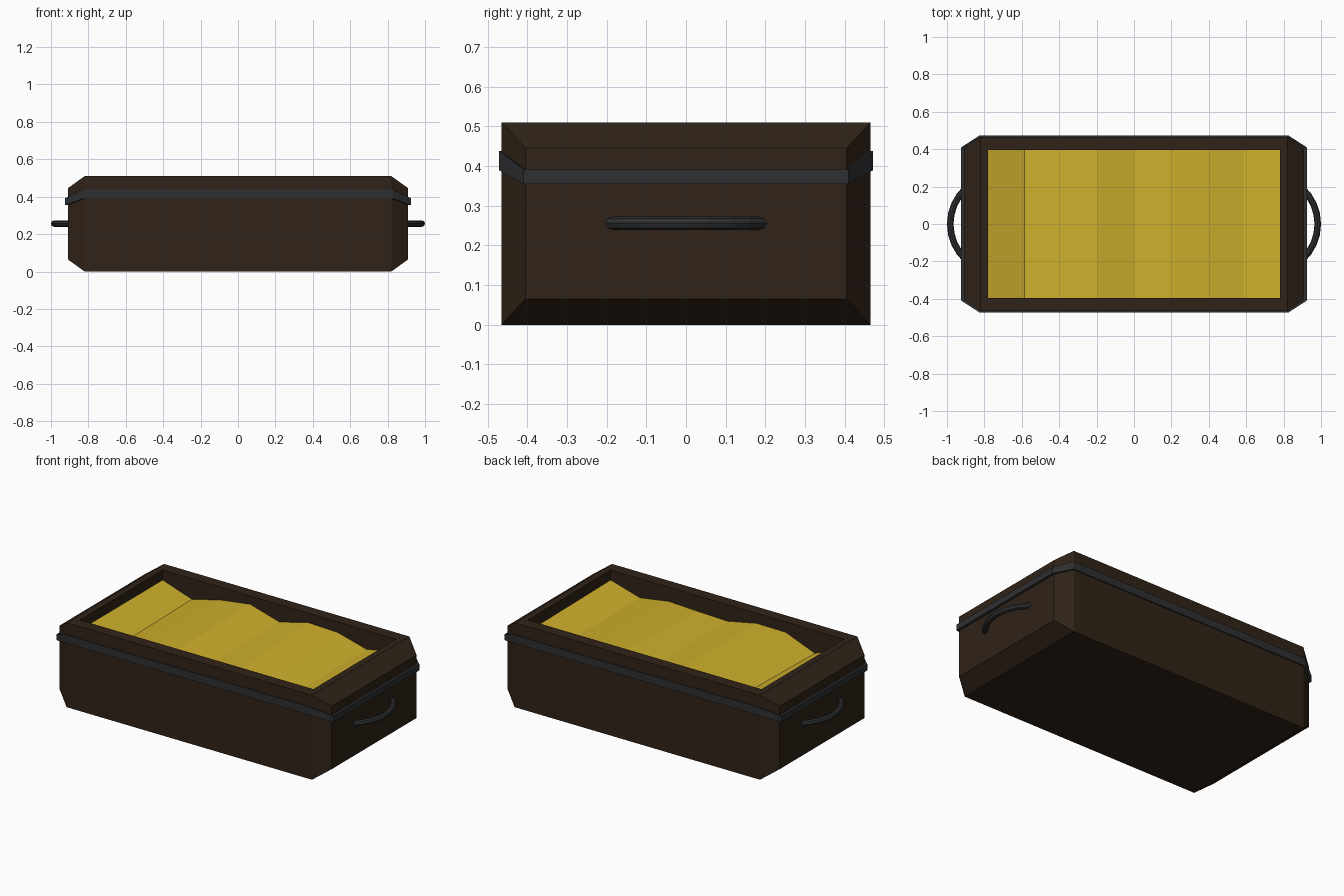
import bpy, bmesh, math
from mathutils import Vector

if "Cube" in bpy.data.objects:
    bpy.data.objects.remove(bpy.data.objects["Cube"])


def material(name, rgb):
    m = bpy.data.materials.new(name)
    m.diffuse_color = (*rgb, 1)
    m.use_nodes = True
    m.node_tree.nodes["Principled BSDF"].inputs["Base Color"].default_value = m.diffuse_color
    return m


WOOD = material("dark_wood", (0.030, 0.017, 0.009))
IRON = material("dark_iron", (0.028, 0.029, 0.031))
GOLD = material("gold", (0.62, 0.43, 0.025))


def finish(name, bm, mat, recalc=True):
    if recalc:
        bmesh.ops.recalc_face_normals(bm, faces=bm.faces)
    mesh = bpy.data.meshes.new(name)
    bm.to_mesh(mesh)
    bm.free()
    mesh.materials.append(mat)
    ob = bpy.data.objects.new(name, mesh)
    bpy.context.collection.objects.link(ob)
    return ob


def ring(bm, points):
    return [bm.verts.new(p) for p in points]


def bridge(bm, a, b, skip=()):
    n = len(a)
    for i in range(n):
        if i not in skip:
            bm.faces.new((a[i], a[(i + 1) % n], b[(i + 1) % n], b[i]))


# Box body: rectangular sections along x, tapered at both ends
bm = bmesh.new()
sections = [(-0.91, 0.405, 0.065, 0.445), (-0.82, 0.465, 0, 0.51),
            (0.82, 0.465, 0, 0.51), (0.91, 0.405, 0.065, 0.445)]
rings = [ring(bm, [(x, -w, lo), (x, w, lo), (x, w, hi), (x, -w, hi)])
         for x, w, lo, hi in sections]
bm.faces.new(rings[0])
bm.faces.new(rings[-1])
for i in range(3):
    bridge(bm, rings[i], rings[i + 1], skip=(2,) if i == 1 else ())
# Open top: rim, inner walls and inner floor
L, W = 0.78, 0.395
corners = [(-L, -W), (-L, W), (L, W), (L, -W)]
outer = [rings[1][3], rings[1][2], rings[2][2], rings[2][3]]
rim = ring(bm, [(x, y, 0.51) for x, y in corners])
floor = ring(bm, [(x, y, 0.33) for x, y in corners])
bridge(bm, outer, rim)
bridge(bm, rim, floor)
bm.faces.new(floor)
finish("box_body", bm, WOOD)

# Metal band around the box, dropping lower across the ends
bm = bmesh.new()


def band_ring(grow_x, grow_y, top):
    a = (0.82 + grow_x * 0.5, 0.465 + grow_y, 0.438 if top else 0.39)
    b = (0.91 + grow_x, 0.405 + grow_y * 0.6, 0.392 if top else 0.355)
    quarter = [a, b]
    pts = [(x, y, z) for x, y, z in quarter]
    pts += [(x, -y, z) for x, y, z in reversed(quarter)]
    pts += [(-x, -y, z) for x, y, z in quarter]
    pts += [(-x, y, z) for x, y, z in reversed(quarter)]
    return ring(bm, pts)


loops = [band_ring(0.015, 0.007, True), band_ring(0.015, 0.007, False),
         band_ring(-0.005, -0.003, False), band_ring(-0.005, -0.003, True)]
for i in range(4):
    bridge(bm, loops[i], loops[(i + 1) % 4])
finish("metal_band", bm, IRON)

# Wavy gold filling, heights along x for the front and back edges
front = [0.45, 0.372, 0.447, 0.449, 0.41, 0.416, 0.425, 0.395, 0.45]
back = [0.45, 0.386, 0.433, 0.46, 0.405, 0.453, 0.446, 0.395, 0.44]
bm = bmesh.new()
rows = []
for y, heights in ((-W, front), (W, back)):
    rows.append(ring(bm, [(-L + i * L / 4, y, z) for i, z in enumerate(heights)]))
for i in range(8):
    bm.faces.new((rows[0][i], rows[0][i + 1], rows[1][i + 1], rows[1][i]))
finish("gold_filling", bm, GOLD, recalc=False)

# Curved carrying handles: octagonal tube swept along an arc
def handle(name, side):
    bm = bmesh.new()
    R, r, n = 0.26, 0.0175, 8
    tubes = []
    for i in range(n + 1):
        t = math.radians(-48 + 96 * i / n)
        out = Vector((side * math.cos(t), math.sin(t), 0))
        centre = Vector((side * (0.9825 - R), 0, 0.256)) + out * R
        tubes.append(ring(bm, [centre + out * r * math.cos(a) + Vector((0, 0, r * math.sin(a)))
                               for a in (k * math.pi / 4 for k in range(8))]))
    for a, b in zip(tubes, tubes[1:]):
        bridge(bm, a, b)
    bm.faces.new(tubes[0])
    bm.faces.new(tubes[-1])
    finish(name, bm, IRON)


handle("right_handle", 1)
handle("left_handle", -1)
